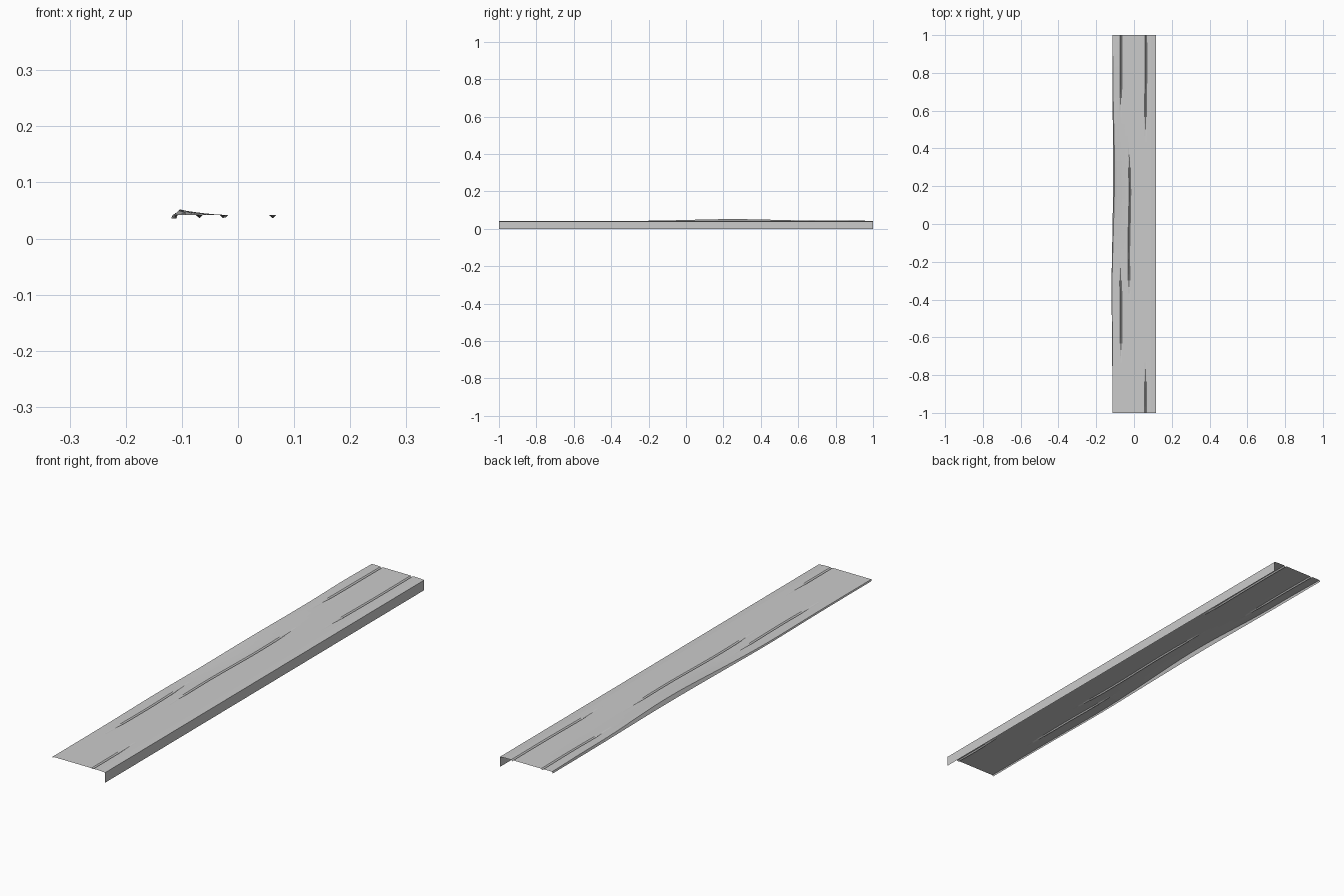
import bpy, math

if "Cube" in bpy.data.objects:
    bpy.data.objects.remove(bpy.data.objects["Cube"])

T = 0.042                       # height of the plank face

def bump(y, c, w):
    return math.exp(-((y - c) / w) ** 2)

# cracks: x, y start, y end
CRACKS = [(-0.07, 0.57, 1.3), (-0.07, -0.73, -0.20), (-0.025, -0.39, 0.41),
          (0.062, 0.46, 1.3), (0.062, -1.1, -0.73)]

def wave(y):
    return 0.003 * math.sin(9 * y) * bump(y, 0, 0.8)

def crack_depth(x, y):
    d = 0
    for cx, a, b in CRACKS:
        if abs(cx - x) < 1e-6 and a < y < b:
            d = max(d, 0.005 * min(1, min(y - a, b - y) / 0.15))
    return d

def left_edge(y):               # worn edge: (lip foot x, crest x)
    foot = -0.115 + 0.005 * bump(y, 0.3, 0.3) - 0.004 * bump(y, -0.35, 0.22)
    return foot, foot + 0.002 + 0.005 * bump(y, 0.25, 0.4)

def lift(y):                    # warped rise along the worn edge
    return 0.010 * bump(y, 0.25, 0.32) + 0.003 * bump(y, 0.82, 0.15)

def build(name, rows):
    n = len(rows[0])
    verts = [p for r in rows for p in r]
    faces = [(i * n + j, i * n + j + 1, (i + 1) * n + j + 1, (i + 1) * n + j)
             for i in range(len(rows) - 1) for j in range(n - 1)]
    mesh = bpy.data.meshes.new(name)
    mesh.from_pydata(verts, [], faces)
    mesh.update()
    ob = bpy.data.objects.new(name, mesh)
    bpy.context.collection.objects.link(ob)

ys = [-1 + 2 * i / 60 for i in range(61)]

# plank face with V-shaped cracks
cols = sorted([x + d for x in (-0.07, -0.025, 0.062) for d in (-0.005, 0, 0.005)]
              + [-0.09, -0.047, 0.02, 0.09, 0.117])
top, lip, side = [], [], []
for y in ys:
    foot, crest = left_edge(y)
    row = [(crest, y, T + lift(y))]
    for x in cols:
        fall = max(0, min(1, (-0.01 - x) / 0.095)) ** 2
        dx = wave(y) if abs(x) < 0.085 else 0
        z = T + lift(y) * fall - crack_depth(x, y) - (0.002 if x > 0.1 else 0)
        row.append((x + dx, y, z))
    top.append(row)
    lip.append([(foot, y, 0.036), (crest, y, T + lift(y))])
    side.append([(0.117, y, T - 0.002), (0.117, y, 0)])

build("plank_top", top)
build("worn_edge_lip", lip)     # short slanted lip on the left
build("side_skirt", side)       # full-height wall on the right
